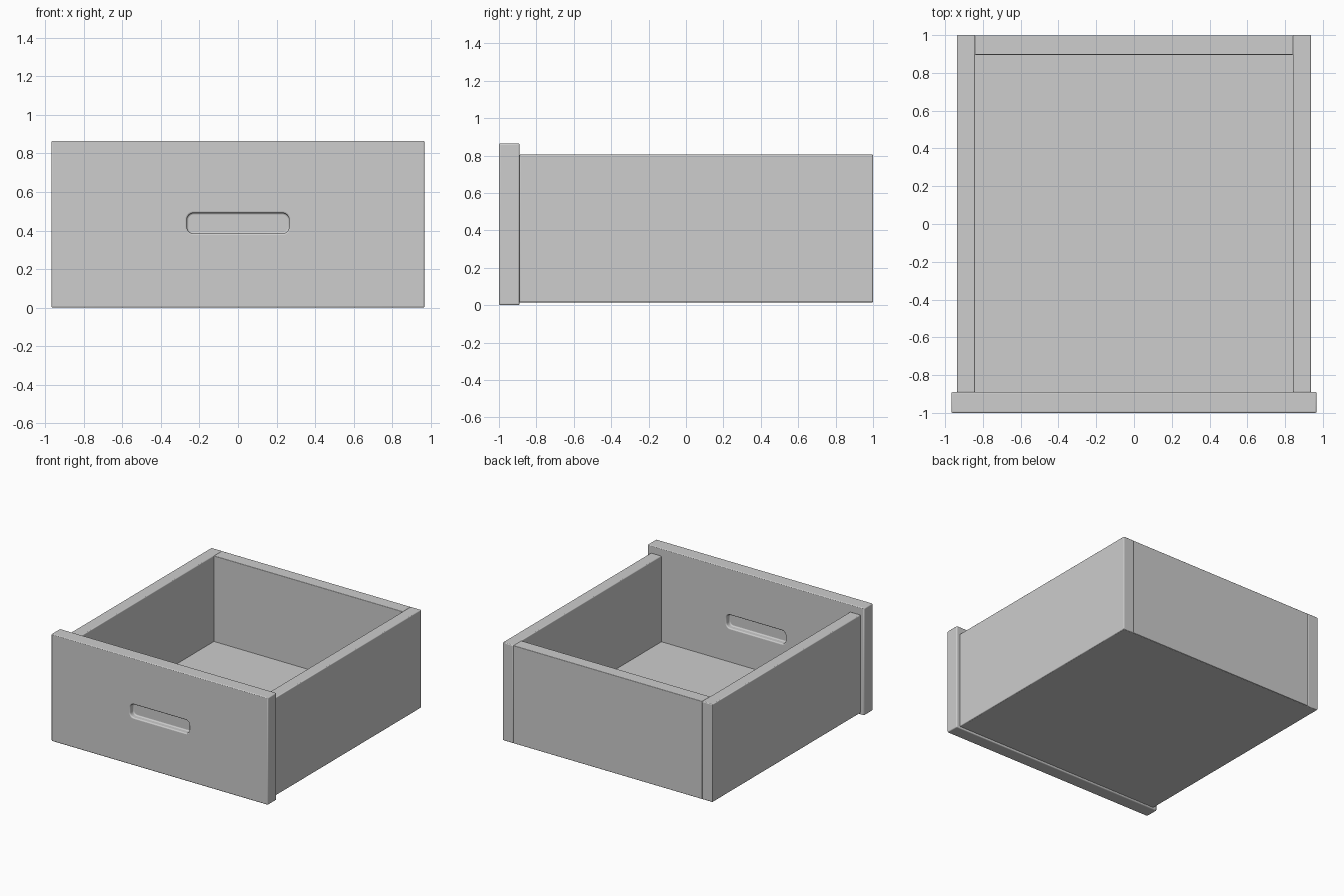
import bpy, bmesh, math
from mathutils import Vector

if "Cube" in bpy.data.objects:
    bpy.data.objects.remove(bpy.data.objects["Cube"], do_unlink=True)

# Single plain grey material
grey = bpy.data.materials.new("plain grey")
grey.use_nodes = True
color = (0.61, 0.61, 0.61, 1.0)
grey.diffuse_color = color
grey.node_tree.nodes["Principled BSDF"].inputs["Base Color"].default_value = color


def add_object(name, bm):
    bmesh.ops.recalc_face_normals(bm, faces=bm.faces)
    mesh = bpy.data.meshes.new(name)
    bm.to_mesh(mesh)
    bm.free()
    obj = bpy.data.objects.new(name, mesh)
    bpy.context.collection.objects.link(obj)
    mesh.materials.append(grey)
    return obj


def board(name, low, high):
    """Box between two opposite corners."""
    bm = bmesh.new()
    bmesh.ops.create_cube(bm, size=1)
    low, high = Vector(low), Vector(high)
    for v in bm.verts:
        v.co = (low + high) / 2 + v.co * (high - low)
    return add_object(name, bm)


def round_slot(name, half_x, z0, z1, radius, y0, y1, steps=6):
    """Prism along y with a rounded-rectangle outline."""
    bm = bmesh.new()
    ring = []
    corners = [(half_x, z1), (-half_x, z1), (-half_x, z0), (half_x, z0)]
    for i, (x, z) in enumerate(corners):
        cx = x - math.copysign(radius, x)
        cz = z - radius if z == z1 else z + radius
        for k in range(steps + 1):
            a = math.pi / 2 * (i + k / steps)
            ring.append(bm.verts.new((cx + radius * math.cos(a), y0,
                                      cz + radius * math.sin(a))))
    face = bm.faces.new(ring)
    new = bmesh.ops.extrude_face_region(bm, geom=[face])["geom"]
    moved = [g for g in new if isinstance(g, bmesh.types.BMVert)]
    bmesh.ops.translate(bm, verts=moved, vec=(0, y1 - y0, 0))
    # Close the start of the prism if the extrusion left it open
    bmesh.ops.holes_fill(bm, edges=[e for e in bm.edges if e.is_boundary], sides=0)
    return add_object(name, bm)


def soften(obj, width):
    """Rounded edges with smooth shading."""
    bevel = obj.modifiers.new("rounded edges", "BEVEL")
    bevel.width = width
    bevel.segments = 3
    bevel.limit_method = "ANGLE"
    bevel.angle_limit = math.radians(40)
    bpy.ops.object.select_all(action="DESELECT")
    obj.select_set(True)
    bpy.context.view_layer.objects.active = obj
    bpy.ops.object.shade_smooth_by_angle(angle=math.radians(40))


# Front panel with a handle recess on each face and a thin web between them
front = board("front_panel", (-0.967, -1, 0), (0.967, -0.89, 0.865))
bpy.context.view_layer.objects.active = front
for y0, y1 in ((-1.1, -0.955), (-0.935, -0.8)):
    cutter = round_slot("slot_cutter", 0.265, 0.384, 0.491, 0.035, y0, y1)
    cut = front.modifiers.new("handle recess", "BOOLEAN")
    cut.object = cutter
    cut.operation = "DIFFERENCE"
    cut.solver = "EXACT"
    bpy.ops.object.modifier_apply(modifier=cut.name)
    bpy.data.objects.remove(cutter, do_unlink=True)
soften(front, 0.008)

# Side boards
for name, s in (("left_side", 1), ("right_side", -1)):
    xs = sorted((s * 0.842, s * 0.937))
    soften(board(name, (xs[0], -0.892, 0.015), (xs[1], 1, 0.805)), 0.006)

# Back board, flush with the ends of the sides
soften(board("back_panel", (-0.843, 0.896, 0.015), (0.843, 0.999, 0.804)), 0.004)

# Floor, covering the underside of the whole box
board("floor", (-0.93, -0.892, 0.0145), (0.93, 0.993, 0.113))
